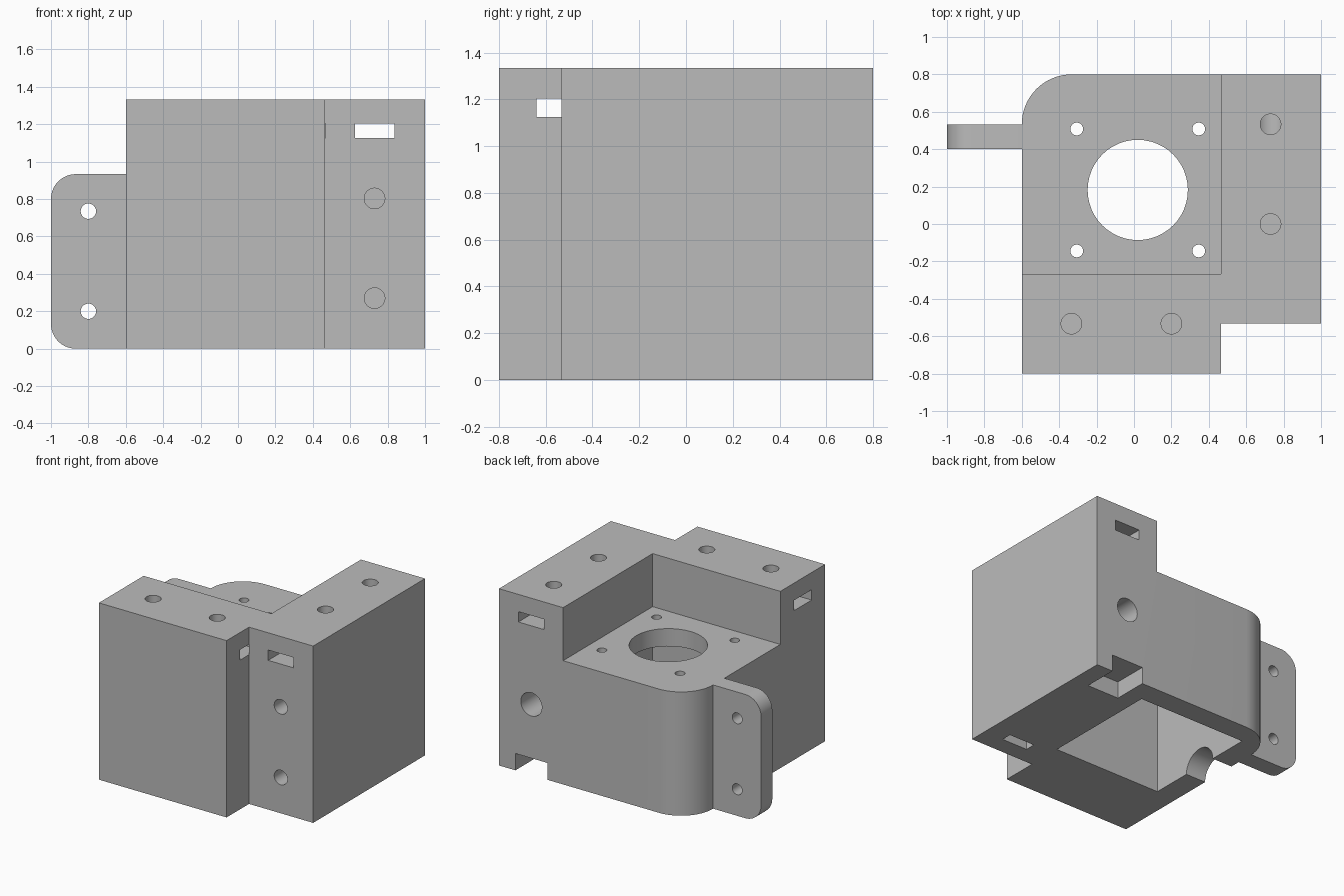
import bpy, bmesh, math
from mathutils import Vector

if "Cube" in bpy.data.objects:
    bpy.data.objects.remove(bpy.data.objects["Cube"], do_unlink=True)

# Single grey plastic
grey = bpy.data.materials.new("grey plastic")
grey.use_nodes = True
colour = (0.5, 0.5, 0.5, 1)
grey.diffuse_color = colour
grey.node_tree.nodes["Principled BSDF"].inputs["Base Color"].default_value = colour

HEIGHT = 1.333
PLATE_TOP = 0.933
PLATE_BOTTOM = 0.8
INNER_X, INNER_Y = 0.465, -0.267
ROD_X, ROD_Y = 0.73, -0.533      # centre lines of the screw rows
OUT = 0.1                        # cutter overshoot


def make_object(name, bm):
    bmesh.ops.recalc_face_normals(bm, faces=bm.faces)
    mesh = bpy.data.meshes.new(name)
    bm.to_mesh(mesh)
    bm.free()
    mesh.materials.append(grey)
    obj = bpy.data.objects.new(name, mesh)
    bpy.context.scene.collection.objects.link(obj)
    return obj


def prism(name, points, start, end):
    """Extrude a closed outline of 3D points from start to end offsets."""
    bm = bmesh.new()
    face = bm.faces.new([bm.verts.new(Vector(p) + start) for p in points])
    result = bmesh.ops.extrude_face_region(bm, geom=[face])
    verts = [v for v in result["geom"] if isinstance(v, bmesh.types.BMVert)]
    bmesh.ops.translate(bm, verts=verts, vec=end - start)
    return make_object(name, bm)


def arc(cx, cy, r, a0, a1, steps=16):
    angles = [math.radians(a0 + (a1 - a0) * i / steps) for i in range(steps + 1)]
    return [(cx + r * math.cos(a), cy + r * math.sin(a)) for a in angles]


def cylinder(axis, u, v, r, lo, hi):
    """Round cutter along an axis; u and v are the other two coordinates."""
    place = {"x": lambda a, b: (0, a, b), "y": lambda a, b: (a, 0, b),
             "z": lambda a, b: (a, b, 0)}[axis]
    direction = Vector([float(axis == k) for k in "xyz"])
    ring = arc(u, v, r, 0, 360, 48)[:-1]
    return prism("cutter", [place(a, b) for a, b in ring], direction * lo, direction * hi)


def box(x, y, z):
    outline = [(x[0], y[0], 0), (x[1], y[0], 0), (x[1], y[1], 0), (x[0], y[1], 0)]
    return prism("cutter", outline, Vector((0, 0, z[0])), Vector((0, 0, z[1])))


def cut(obj, cutters):
    bpy.context.view_layer.objects.active = obj
    for cutter in cutters:
        cutter.hide_render = True
        mod = obj.modifiers.new("cut", "BOOLEAN")
        mod.operation = "DIFFERENCE"
        mod.solver = "EXACT"
        mod.object = cutter
        bpy.ops.object.modifier_apply(modifier=mod.name)
        bpy.data.objects.remove(cutter, do_unlink=True)


def smooth(obj):
    bpy.ops.object.select_all(action="DESELECT")
    obj.select_set(True)
    bpy.context.view_layer.objects.active = obj
    bpy.ops.object.shade_smooth_by_angle(angle=math.radians(30))


# Bracket body: notched outline with one rounded back corner
outline = [(-0.6, -0.8), (INNER_X, -0.8), (INNER_X, ROD_Y), (1, ROD_Y), (1, 0.8)]
outline += arc(-0.333, 0.533, 0.267, 90, 180)
body = prism("bracket_body", [(x, y, 0) for x, y in outline],
             Vector((0, 0, 0)), Vector((0, 0, HEIGHT)))

cutters = [
    # Open corner above the motor plate
    box((-0.6 - OUT, INNER_X), (INNER_Y, 0.8 + OUT), (PLATE_TOP, HEIGHT + OUT)),
    # Motor pocket open at the bottom
    box((-0.433, INNER_X), (INNER_Y, 0.635), (-OUT, PLATE_BOTTOM)),
]

# Motor plate: shaft opening and four screw holes
motor_x, motor_y, spacing = 0.02, 0.182, 0.326
cutters.append(cylinder("z", motor_x, motor_y, 0.268, 0.7, 1.0))
for sx in (-1, 1):
    for sy in (-1, 1):
        cutters.append(cylinder("z", motor_x + sx * spacing, motor_y + sy * spacing,
                                0.034, 0.7, 1.0))

# Cable arch through the side wall
cutters.append(cylinder("x", motor_y, 0, 0.14, -0.6 - OUT, -0.35))

# Rod bore in the back and the square recess below it
cutters.append(cylinder("y", ROD_X, 0.533, 0.088, 0.35, 0.8 + OUT))
cutters.append(box((0.597, 0.863), (0.54, 0.8 + OUT), (-OUT, 0.127)))

# Screw holes from the top
for x, y in ((ROD_X, 0.533), (ROD_X, 0), (-0.335, ROD_Y), (0.2, ROD_Y)):
    cutters.append(cylinder("z", x, y, 0.055, 0.535, HEIGHT + OUT))

# Screw holes from the front
for z in (0.27, 0.803):
    cutters.append(cylinder("y", ROD_X, z, 0.055, ROD_Y - OUT, 0.1))

# Nut slots crossing the screw rows
cutters += [
    box((0.625, 0.838), (ROD_Y - OUT, 0.8 + OUT), (1.125, 1.203)),
    box((-0.6 - OUT, INNER_X + 0.002), (-0.64, -0.427), (1.125, 1.203)),
    box((0.625, 0.838), (-0.4, -0.322), (-OUT, 0.95)),
]
cut(body, cutters)
smooth(body)

# Mounting tab with rounded outer corners and two holes
r = 0.133
tab_outline = [(-0.6, 0), (-0.6, PLATE_TOP)]
tab_outline += arc(-1 + r, PLATE_TOP - r, r, 90, 180)
tab_outline += arc(-1 + r, r, r, 180, 270)
tab = prism("mounting_tab", [(x, 0, z) for x, z in tab_outline],
            Vector((0, 0.4, 0)), Vector((0, 0.533, 0)))
cut(tab, [cylinder("y", -0.8, z, 0.041, 0.3, 0.7) for z in (0.2, 0.735)])
smooth(tab)
